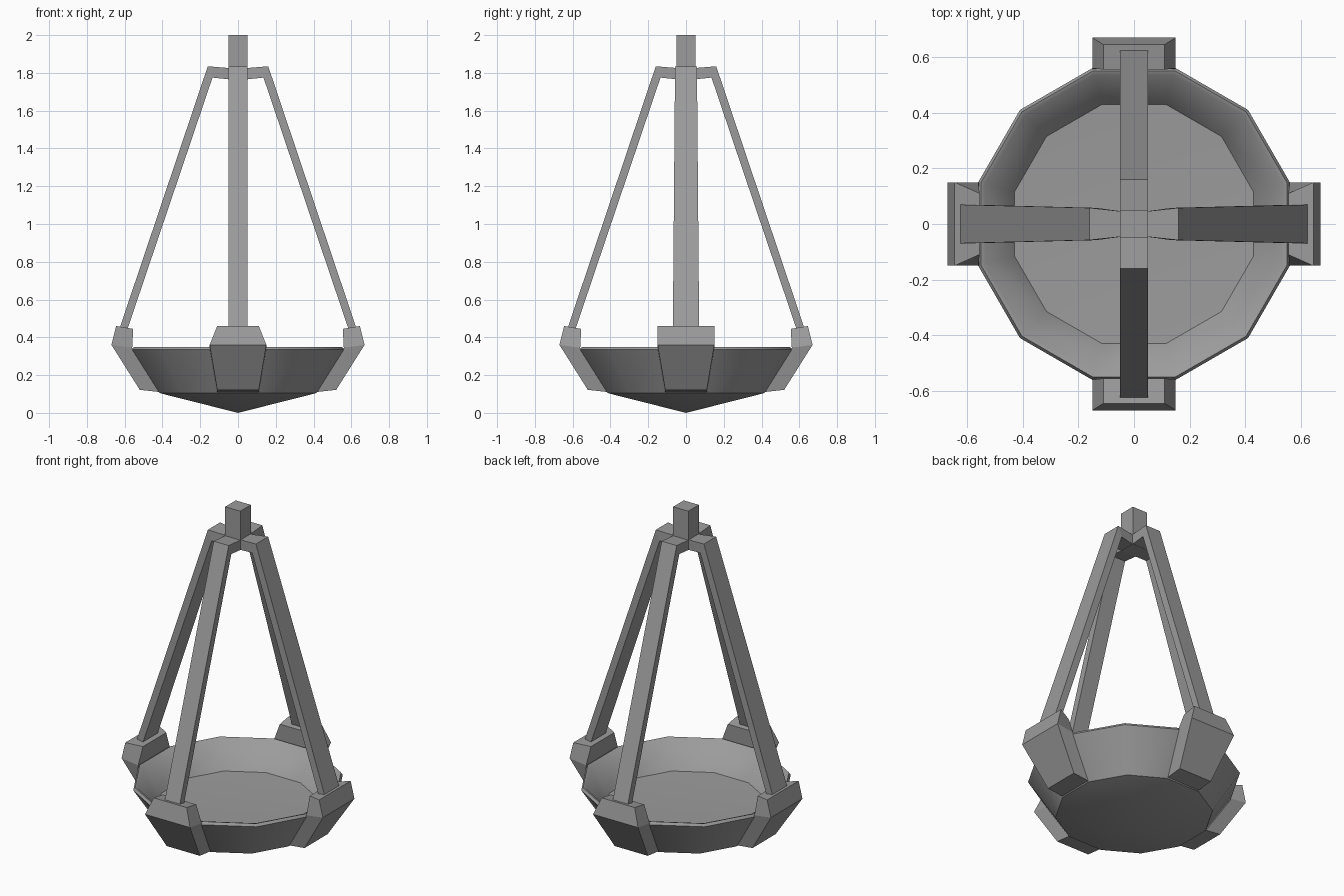
import bpy
import bmesh
from math import cos, sin, pi, radians
from mathutils import Matrix

cube = bpy.data.objects.get("Cube")
if cube:
    bpy.data.objects.remove(cube)

metal = bpy.data.materials.new("grey metal")
metal.use_nodes = True
GREY = (0.33, 0.33, 0.33, 1)
metal.diffuse_color = GREY
metal.node_tree.nodes["Principled BSDF"].inputs["Base Color"].default_value = GREY


def finish(bm, name, smooth=False):
    bmesh.ops.recalc_face_normals(bm, faces=bm.faces)
    mesh = bpy.data.meshes.new(name)
    bm.to_mesh(mesh)
    bm.free()
    mesh.materials.append(metal)
    obj = bpy.data.objects.new(name, mesh)
    bpy.context.collection.objects.link(obj)
    if smooth:
        bpy.ops.object.select_all(action="DESELECT")
        obj.select_set(True)
        bpy.context.view_layer.objects.active = obj
        bpy.ops.object.shade_smooth_by_angle(angle=radians(35))
    return obj


def loft(name, sections, angle):
    """Join cross-sections of (radial, half width, z) corners, mirrored across the arm."""
    bm = bmesh.new()
    rings = []
    for (r0, w0, z0), (r1, w1, z1) in sections:
        corners = [(r0, -w0, z0), (r1, -w1, z1), (r1, w1, z1), (r0, w0, z0)]
        rings.append([bm.verts.new(c) for c in corners])
    for a, b in zip(rings, rings[1:]):
        for i in range(4):
            j = (i + 1) % 4
            bm.faces.new((a[i], a[j], b[j], b[i]))
    bm.faces.new(rings[0])
    bm.faces.new(rings[-1])
    bmesh.ops.rotate(bm, verts=bm.verts, matrix=Matrix.Rotation(angle, 3, "Z"))
    return finish(bm, name)


def lathe(name, profile, sides):
    """Revolve (radius, z) rings; the first and last points are tips."""
    bm = bmesh.new()
    rings = []
    for r, z in profile[1:-1]:
        angles = [2 * pi * (k + 0.5) / sides for k in range(sides)]
        rings.append([bm.verts.new((r * cos(a), r * sin(a), z)) for a in angles])
    first = bm.verts.new((0, 0, profile[0][1]))
    last = bm.verts.new((0, 0, profile[-1][1]))
    for i in range(sides):
        j = (i + 1) % sides
        bm.faces.new((first, rings[0][i], rings[0][j]))
        bm.faces.new((last, rings[-1][i], rings[-1][j]))
        for a, b in zip(rings, rings[1:]):
            bm.faces.new((a[i], a[j], b[j], b[i]))
    return finish(bm, name, smooth=True)


# Twelve-sided bowl with a pointed underside and a thin rim
lathe("bowl", [(0, 0), (0.43, 0.105), (0.58, 0.335), (0.57, 0.35),
               (0.555, 0.345), (0.445, 0.20), (0, 0.18)], 12)

# Brackets and hanging bars, one set for each direction
for side, angle in (("left", 0), ("back", pi / 2), ("right", pi), ("front", -pi / 2)):
    across = side in ("left", "right")
    top_width = 0.15 if across else 0.11
    loft(side + "_bracket", [
        ((0.41, 0.11, 0.11), (0.52, 0.11, 0.122)),
        ((0.56, 0.15, 0.345), (0.67, 0.15, 0.36)),
        ((0.555, 0.11, 0.445), (0.645, top_width, 0.46)),
    ], angle)
    low, high, root = (0.07, 0.058, 0.045) if across else (0.05, 0.05, 0.05)
    loft(side + "_bar", [
        ((0.60, low, 0.40), (0.643, low, 0.40)),
        ((0.135, high, 1.775), (0.16, high, 1.835)),
        ((0.04, root, 1.765), (0.04, root, 1.825)),
    ], angle)

# Square post at the top
bm = bmesh.new()
bmesh.ops.create_cube(bm, size=1, matrix=Matrix.Translation((0, 0, 1.8825))
                      @ Matrix.Diagonal((0.1, 0.1, 0.235, 1)))
finish(bm, "top_post")
